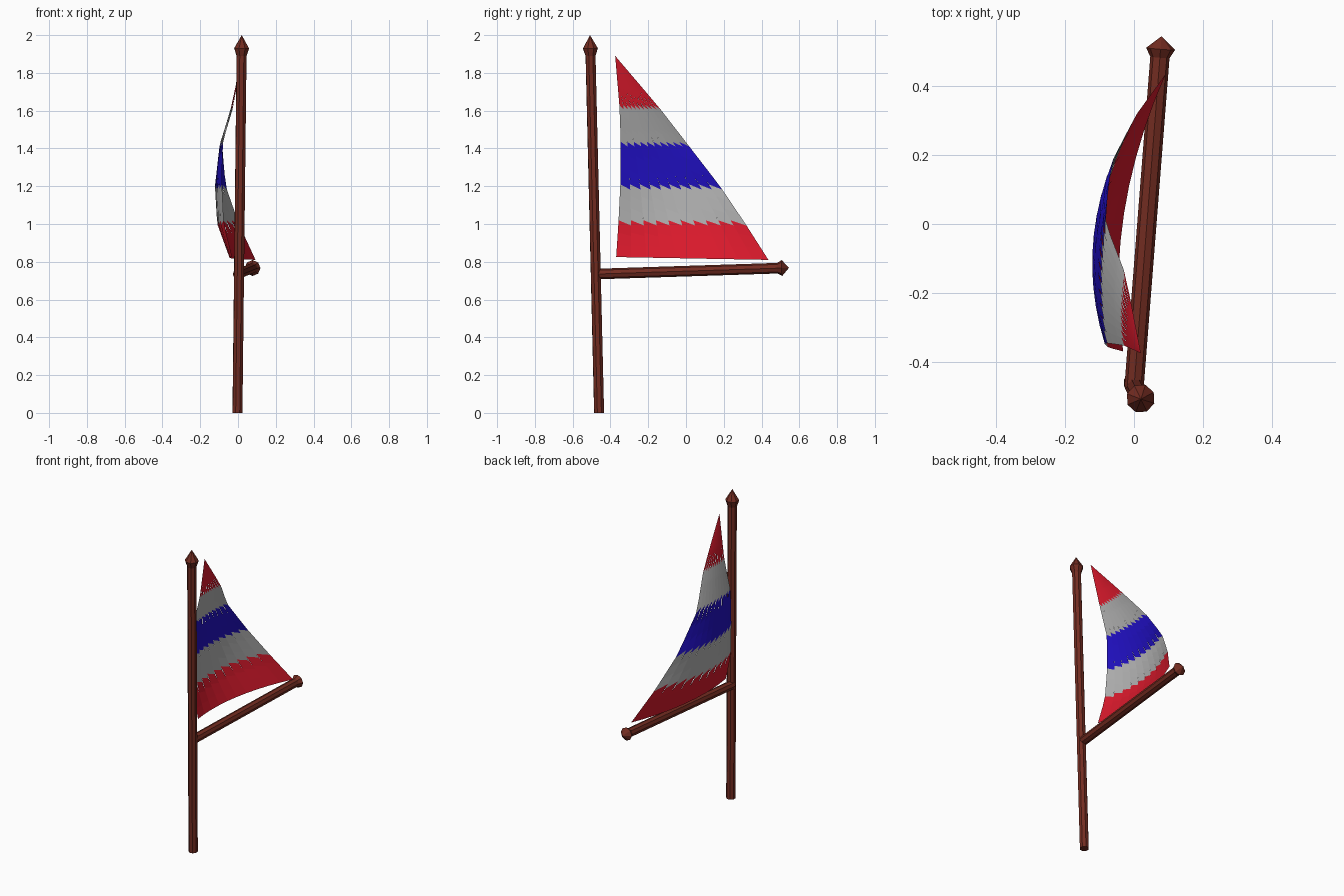
import bpy, bmesh, math
from mathutils import Vector

if "Cube" in bpy.data.objects:
    bpy.data.objects.remove(bpy.data.objects["Cube"])


def material(name, rgb):
    m = bpy.data.materials.new(name)
    m.diffuse_color = (*rgb, 1)
    m.use_nodes = True
    m.node_tree.nodes["Principled BSDF"].inputs["Base Color"].default_value = m.diffuse_color
    return m


wood = material("wood", (0.17, 0.025, 0.015))
red = material("red", (0.7, 0.01, 0.025))
white = material("white", (0.45, 0.45, 0.45))
blue = material("blue", (0.015, 0.005, 0.55))


def add_object(name, bm, mats, smooth=False):
    me = bpy.data.meshes.new(name)
    bm.to_mesh(me)
    bm.free()
    ob = bpy.data.objects.new(name, me)
    bpy.context.collection.objects.link(ob)
    for m in mats:
        me.materials.append(m)
    return ob


def spar(name, start, tip, profile, sides=8):
    """Turned pole from start to tip; profile is (distance back from tip, radius)."""
    start, tip = Vector(start), Vector(tip)
    axis = tip - start
    length = axis.length
    rot = axis.to_track_quat('Z', 'Y')
    bm = bmesh.new()
    rings = []
    for back, r in [(length, profile[0][1])] + profile:
        rings.append([bm.verts.new(start + rot @ Vector((
            r * math.cos(2 * math.pi * i / sides),
            r * math.sin(2 * math.pi * i / sides), length - back)))
            for i in range(sides)])
    for a, b in zip(rings, rings[1:]):
        for i in range(sides):
            j = (i + 1) % sides
            bm.faces.new((a[i], a[j], b[j], b[i]))
    apex = bm.verts.new(tip)
    for i in range(sides):
        bm.faces.new((rings[-1][i], rings[-1][(i + 1) % sides], apex))
    bm.faces.new(rings[0][::-1])
    add_object(name, bm, [wood])


# Mast and boom, each with a pointed knob
spar("mast", (-0.003, -0.46, 0), (0.02, -0.508, 2.0),
     [(0.11, 0.028), (0.07, 0.042)])
spar("boom", (0.0, -0.475, 0.735), (0.08, 0.545, 0.768),
     [(0.062, 0.028), (0.037, 0.042)])

# Sail sections: z, front edge y, back edge y, then x at front, middle, back
SECTIONS = [
    (1.89, -0.375, -0.375, 0.02, 0.02, 0.02),
    (1.62, -0.352, -0.145, -0.030, -0.035, -0.025),
    (1.42, -0.345, 0.010, -0.082, -0.097, -0.085),
    (1.20, -0.348, 0.180, -0.085, -0.122, -0.065),
    (1.00, -0.358, 0.315, -0.075, -0.105, 0.005),
    (0.82, -0.370, 0.430, -0.030, -0.030, 0.088),
]


def sail_point(u, z):
    for a, b in zip(SECTIONS, SECTIONS[1:]):
        if z >= b[0] or b is SECTIONS[-1]:
            t = (a[0] - z) / (a[0] - b[0])
            break
    _, y0, y1, x0, xm, x1 = [p + (q - p) * t for p, q in zip(a, b)]
    x = x0 * (1 - u) * (1 - 2 * u) + xm * 4 * u * (1 - u) + x1 * u * (2 * u - 1)
    return Vector((x, y0 + (y1 - y0) * u, z))


# Sail: stripes with saw-toothed borders (height, tooth drop)
COLS = 10
borders = [(1.89, 0), (1.63, 0.025), (1.435, 0.025),
           (1.21, 0.028), (1.02, 0.028), (0.825, 0)]
bm = bmesh.new()
for k, mat in enumerate([0, 1, 2, 1, 0]):
    (zt, dt), (zb, db) = borders[k], borders[k + 1]
    for c in range(COLS):
        u0, u1 = c / COLS, (c + 1) / COLS
        foot = -0.015 if k == 4 else 0
        cell = []
        for j in range(4):
            t = j / 3
            lo0, lo1 = zb + foot * u0, zb - db + foot * u1
            cell.append((bm.verts.new(sail_point(u0, zt + (lo0 - zt) * t)),
                         bm.verts.new(sail_point(u1, zt - dt + (lo1 - zt + dt) * t))))
        for (a, b), (d, e) in zip(cell, cell[1:]):
            bm.faces.new((a, d, e, b)).material_index = mat
bmesh.ops.remove_doubles(bm, verts=bm.verts, dist=0.0005)
add_object("sail", bm, [red, white, blue])
